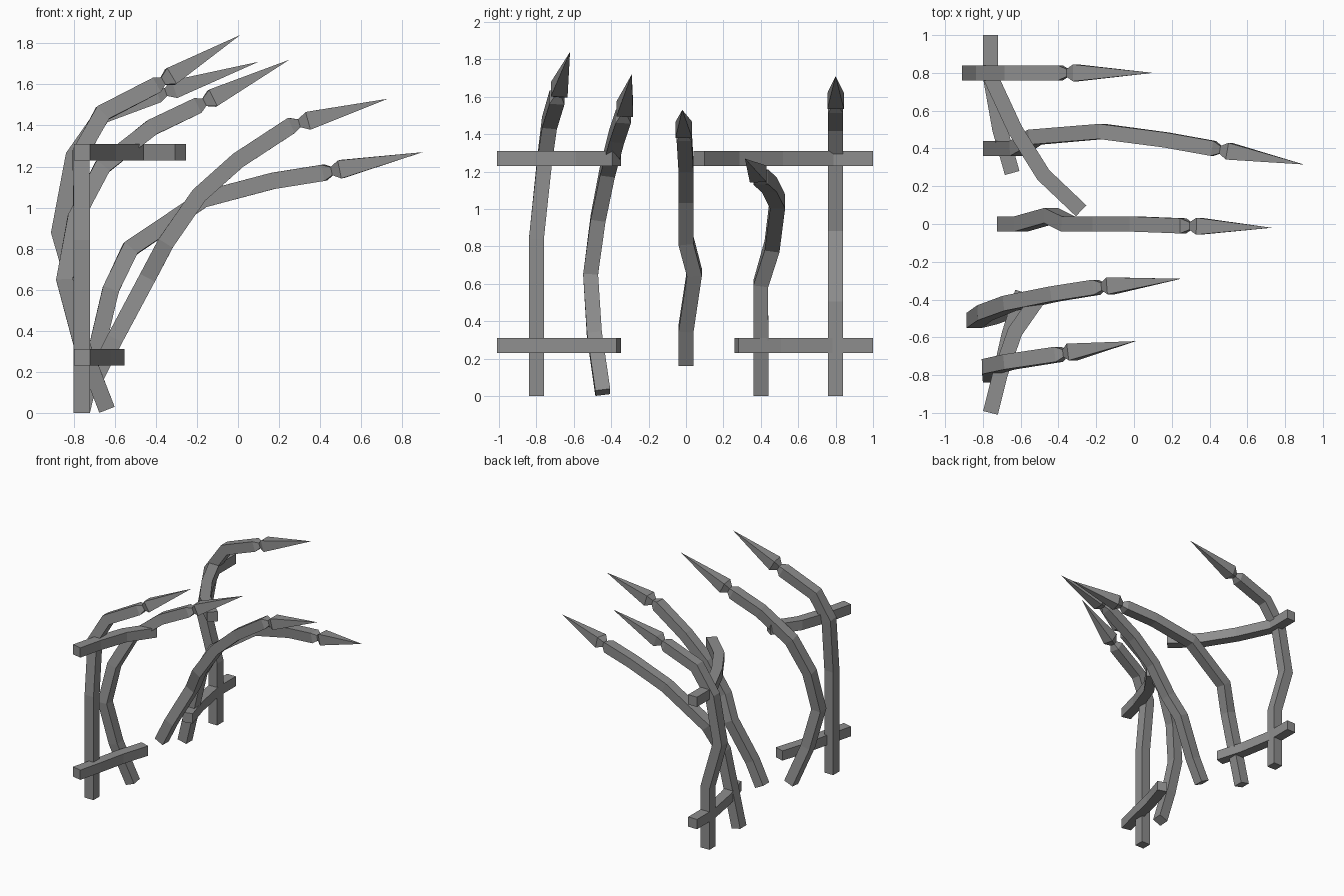
import bpy
import bmesh
from mathutils import Vector

if "Cube" in bpy.data.objects:
    bpy.data.objects.remove(bpy.data.objects["Cube"], do_unlink=True)

grey = bpy.data.materials.new("weathered_grey")
grey.use_nodes = True
colour = (0.27, 0.27, 0.27, 1)
grey.diffuse_color = colour
grey.node_tree.nodes["Principled BSDF"].inputs["Base Color"].default_value = colour

HALF = 0.04  # half thickness of every timber


def sweep(name, path, scales, side_hint):
    """Square bar swept along a path; a final scale of zero makes a point."""
    pts = [Vector(p) for p in path]
    bm = bmesh.new()
    rings = []
    for i, p in enumerate(pts):
        before = (p - pts[i - 1]).normalized() if i else None
        after = (pts[i + 1] - p).normalized() if i < len(pts) - 1 else None
        before, after = before or after, after or before
        t = (before + after).normalized()
        side = (side_hint - t * side_hint.dot(t)).normalized()
        mitre = 1 / max(t.dot(before), 0.7)
        r = HALF * scales[i]
        a, b = side * r, t.cross(side) * r * mitre
        if r == 0:
            rings.append([bm.verts.new(p)] * 4)
        else:
            rings.append([bm.verts.new(p + o) for o in (a + b, b - a, -a - b, a - b)])
    for lo, hi in zip(rings, rings[1:]):
        for k in range(4):
            n = (k + 1) % 4
            corners = [lo[k], lo[n], hi[n], hi[k]]
            bm.faces.new(list(dict.fromkeys(corners)))
    bm.faces.new(rings[0])
    if scales[-1]:
        bm.faces.new(rings[-1])
    bmesh.ops.recalc_face_normals(bm, faces=bm.faces)
    mesh = bpy.data.meshes.new(name)
    bm.to_mesh(mesh)
    bm.free()
    mesh.materials.append(grey)
    obj = bpy.data.objects.new(name, mesh)
    bpy.context.collection.objects.link(obj)


def spike(name, body, tip):
    """Bent post with a pinched neck and a spearhead."""
    end, tip = Vector(body[-1]), Vector(tip)
    d = (tip - end).normalized()
    path = body + [end + d * 0.04, end + d * 0.085, tip]
    scales = [1] * len(body) + [0.5, 1.12, 0]
    sweep(name, path, scales, Vector((0, 1, 0)))


def beam(name, z, plan):
    """Curved horizontal rail from a plan path."""
    sweep(name, [(x, y, z) for x, y in plan], [1] * len(plan), Vector((0, 0, 1)))


# Leaning spikes, front to back
spike("front_spike",
      [(-.76, -.8, 0), (-.76, -.8, .84), (-.765, -.755, 1.27),
       (-.66, -.73, 1.46), (-.40, -.69, 1.595)], (.01, -.62, 1.84))
spike("second_spike",
      [(-.64, -.445, .02), (-.76, -.49, .33), (-.845, -.51, .65),
       (-.79, -.47, .95), (-.66, -.42, 1.2), (-.42, -.37, 1.39),
       (-.2, -.335, 1.495)], (.25, -.29, 1.72))
spike("middle_spike",
      [(-.69, 0, .18), (-.6, 0, .36), (-.44, .045, .66), (-.35, 0, .83),
       (-.19, 0, 1.06), (0, 0, 1.23), (.26, -.01, 1.4)], (.73, -.02, 1.53))
spike("fourth_spike",
      [(-.76, .4, .01), (-.62, .4, .6), (-.525, .46, .8),
       (-.17, .49, 1.04), (.17, .445, 1.13), (.42, .4, 1.17)], (.9, .315, 1.27))
spike("rear_spike",
      [(-.76, .8, 0), (-.76, .8, .5), (-.87, .8, .88), (-.8, .8, 1.25),
       (-.66, .8, 1.45), (-.39, .8, 1.55)], (.1, .8, 1.71))

# Curved rails tying the spikes together
beam("front_lower_rail", .27, [(-.76, -1), (-.71, -.8), (-.66, -.58), (-.59, -.36)])
beam("front_upper_rail", 1.27, [(-.76, -1), (-.71, -.8), (-.63, -.57), (-.49, -.37)])
beam("rear_lower_rail", .27, [(-.76, 1), (-.76, .78), (-.71, .5), (-.645, .27)])
beam("rear_upper_rail", 1.27, [(-.76, 1), (-.76, .78), (-.63, .5), (-.48, .26), (-.28, .07)])
